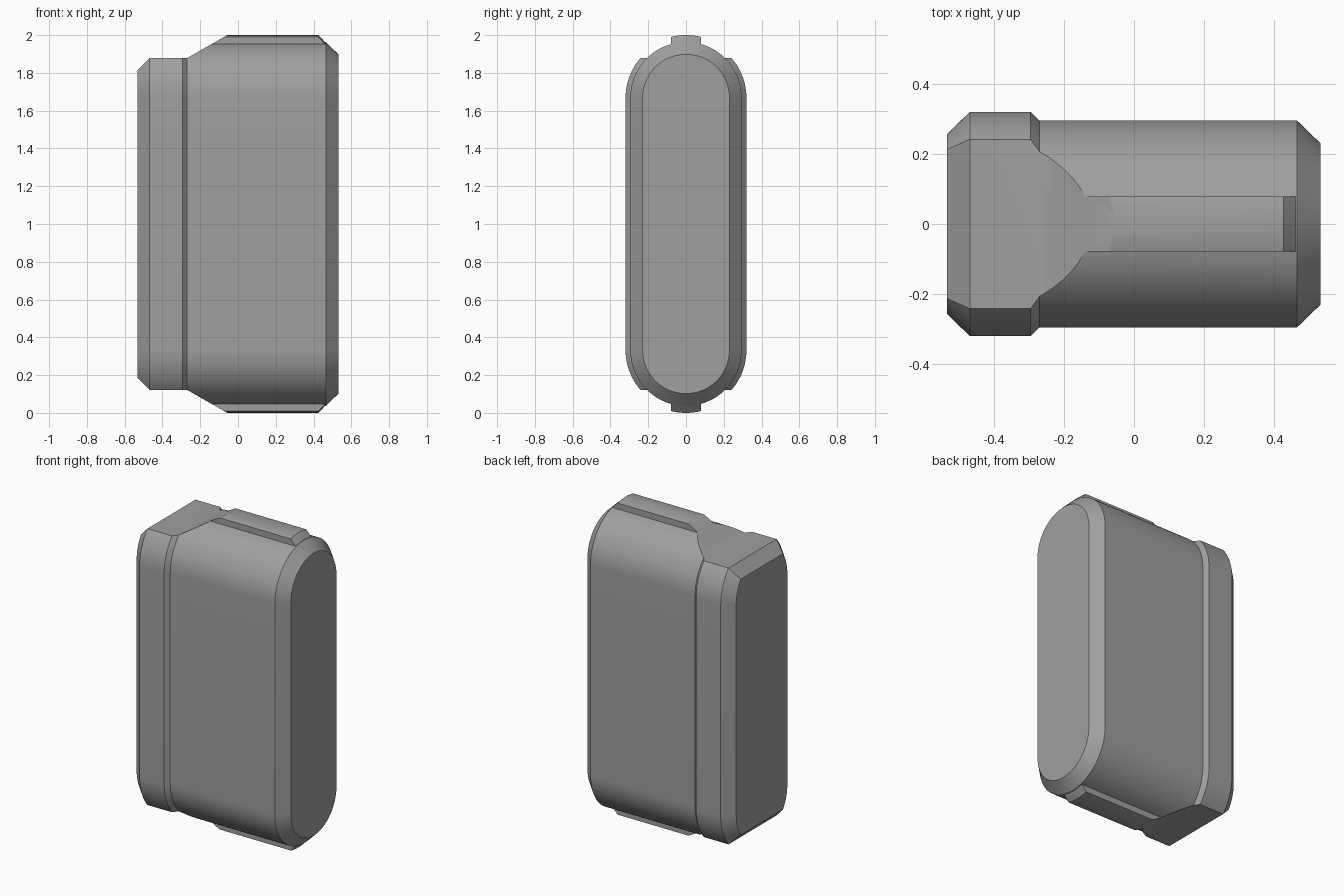
import bpy
import bmesh
import math

if "Cube" in bpy.data.objects:
    bpy.data.objects.remove(bpy.data.objects["Cube"])

ARC_Z = 0.668      # height of the arc centres above and below the middle
ARC_STEPS = 48

grey = bpy.data.materials.new("mid_grey")
grey.diffuse_color = (0.35, 0.35, 0.35, 1)
grey.use_nodes = True
grey.node_tree.nodes["Principled BSDF"].inputs["Base Color"].default_value = grey.diffuse_color


def make_object(name, bm):
    bmesh.ops.recalc_face_normals(bm, faces=bm.faces)
    mesh = bpy.data.meshes.new(name)
    bm.to_mesh(mesh)
    bm.free()
    mesh.materials.append(grey)
    obj = bpy.data.objects.new(name, mesh)
    bpy.context.collection.objects.link(obj)
    return obj


def stadium(x, r):
    """Upright rounded outline of radius r in the plane at x."""
    pts = []
    for side in (1, -1):
        for i in range(ARC_STEPS + 1):
            a = math.pi * i / ARC_STEPS
            pts.append((x, side * r * math.cos(a), 1 + side * (ARC_Z + r * math.sin(a))))
    return pts


def loft(name, sections):
    """Closed solid through stadium outlines given as (x, radius)."""
    bm = bmesh.new()
    rings = [[bm.verts.new(p) for p in stadium(x, r)] for x, r in sections]
    for a, b in zip(rings, rings[1:]):
        for i in range(len(a)):
            j = (i + 1) % len(a)
            bm.faces.new((a[i], a[j], b[j], b[i]))
    bm.faces.new(rings[0])
    bm.faces.new(rings[-1])
    return make_object(name, bm)


def prism(name, outline, half_width):
    """Solid from an x-z outline, extruded along y."""
    bm = bmesh.new()
    face = bm.faces.new([bm.verts.new((x, -half_width, z)) for x, z in outline])
    ext = bmesh.ops.extrude_face_region(bm, geom=[face])["geom"]
    moved = [v for v in ext if isinstance(v, bmesh.types.BMVert)]
    bmesh.ops.translate(bm, verts=moved, vec=(0, 2 * half_width, 0))
    return make_object(name, bm)


def combine(target, helper, operation):
    """Apply a boolean and remove the helper."""
    helper.hide_render = True
    mod = target.modifiers.new(operation.lower(), "BOOLEAN")
    mod.operation = operation
    mod.solver = "EXACT"
    mod.object = helper
    bpy.context.view_layer.objects.active = target
    bpy.ops.object.modifier_apply(modifier=mod.name)
    bpy.data.objects.remove(helper)


# Case: chamfered wide collar, then the narrower body with a chamfered end
case = loft("case", [(-0.533, 0.257), (-0.468, 0.32), (-0.295, 0.32),
                     (-0.27, 0.295), (0.465, 0.295), (0.532, 0.23)])

# Guide rails: a thin slice of a slightly larger outline, along top and bottom
rails = loft("guide_rails", [(-0.25, 0.332), (0.426, 0.332), (0.47, 0.285)])
slab = prism("rail_slab", [(-1, -1), (1, -1), (1, 3), (-1, 3)], 0.079)
combine(rails, slab, "INTERSECT")
combine(case, rails, "UNION")

# Flats: collar top and bottom cut level, with a bevelled end and a sloping run-out
flat = [(-0.6, 1.746), (-0.468, 1.878), (-0.27, 1.878), (0.15, 2.118), (-0.6, 2.118)]
combine(case, prism("top_cutter", flat, 0.6), "DIFFERENCE")
combine(case, prism("bottom_cutter", [(x, 2 - z) for x, z in flat], 0.6), "DIFFERENCE")

# Smooth arcs, crisp chamfers
bpy.ops.object.select_all(action="DESELECT")
case.select_set(True)
bpy.context.view_layer.objects.active = case
bpy.ops.object.shade_smooth_by_angle(angle=math.radians(30))
